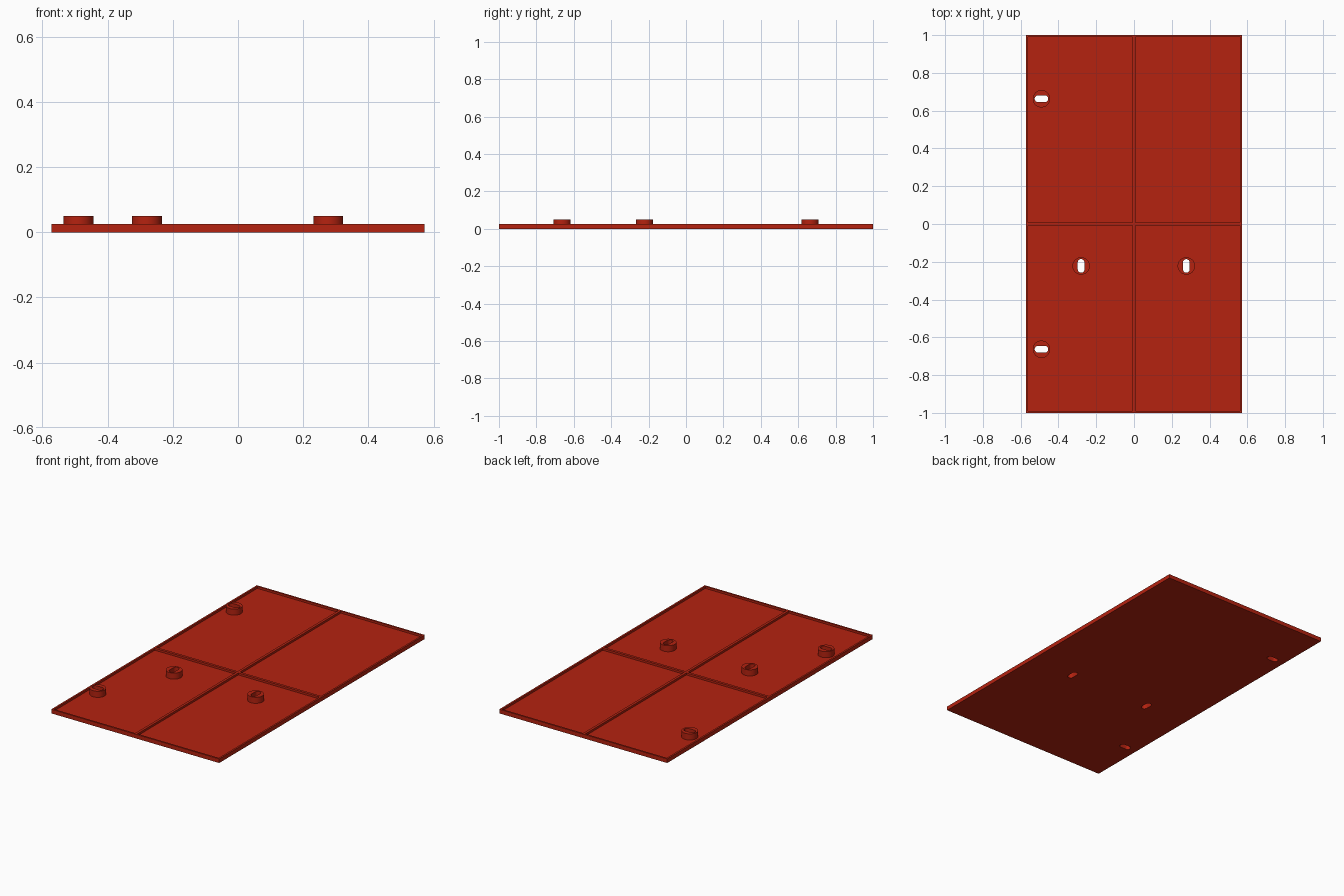
import bpy
import bmesh
from math import pi, sin, cos
from mathutils import Matrix, Vector

default = bpy.data.objects.get("Cube")
if default:
    bpy.data.objects.remove(default, do_unlink=True)

# Overall sizes
HALF_X, HALF_Y = 0.572, 1.0
FLOOR, RIM_TOP, BOSS_TOP = 0.0125, 0.025, 0.05
RIM, RIB = 0.011, 0.008            # rim width, half rib width
BOSS_R = 0.046
SLOT_R, SLOT_HALF = 0.018, 0.018   # end radius, half distance between end centres

# Slotted bosses: x, y, slot angle
BOSSES = [(-0.49, 0.663, 0), (-0.49, -0.663, 0),
          (-0.28, -0.222, pi / 2), (0.277, -0.222, pi / 2)]

red = bpy.data.materials.new("brick_red")
red.use_nodes = True
colour = (0.46, 0.016, 0.005, 1)
red.diffuse_color = colour
red.node_tree.nodes["Principled BSDF"].inputs["Base Color"].default_value = colour


def prism(name, outline, z0, z1):
    """Extrude a flat outline between two heights."""
    bm = bmesh.new()
    face = bm.faces.new([bm.verts.new((x, y, z0)) for x, y in outline])
    top = bmesh.ops.extrude_face_region(bm, geom=[face], use_keep_orig=True)["geom"]
    bmesh.ops.translate(bm, vec=(0, 0, z1 - z0),
                        verts=[v for v in top if isinstance(v, bmesh.types.BMVert)])
    bmesh.ops.recalc_face_normals(bm, faces=bm.faces)
    mesh = bpy.data.meshes.new(name)
    bm.to_mesh(mesh)
    bm.free()
    mesh.materials.append(red)
    obj = bpy.data.objects.new(name, mesh)
    bpy.context.collection.objects.link(obj)
    return obj


def rectangle(x0, x1, y0, y1):
    return [(x0, y0), (x1, y0), (x1, y1), (x0, y1)]


def circle(x, y, r, n=48):
    return [(x + r * cos(2 * pi * i / n), y + r * sin(2 * pi * i / n)) for i in range(n)]


def slot(x, y, angle, n=12):
    """Round-ended slot outline, turned by the angle."""
    turn = Matrix.Rotation(angle, 2)
    points = []
    for side in (1, -1):
        for i in range(n + 1):
            a = -pi / 2 + pi * i / n
            p = turn @ Vector((SLOT_HALF + SLOT_R * cos(a), SLOT_R * sin(a)))
            points.append((x + side * p.x, y + side * p.y))
    return points


def combine(target, tool, operation):
    """Apply a boolean and remove its tool."""
    mod = target.modifiers.new("cut", 'BOOLEAN')
    mod.operation = operation
    mod.solver = 'EXACT'
    mod.object = tool
    bpy.ops.object.select_all(action='DESELECT')
    bpy.context.view_layer.objects.active = target
    target.select_set(True)
    bpy.ops.object.modifier_apply(modifier=mod.name)
    bpy.data.objects.remove(tool, do_unlink=True)


# Panel with a rim and crossing ribs left by four pockets
panel = prism("ribbed_panel", rectangle(-HALF_X, HALF_X, -HALF_Y, HALF_Y), 0, RIM_TOP)
for xs in ((-HALF_X + RIM, -RIB), (RIB, HALF_X - RIM)):
    for ys in ((-HALF_Y + RIM, -RIB), (RIB, HALF_Y - RIM)):
        combine(panel, prism("pocket", rectangle(*xs, *ys), FLOOR, 0.1), 'DIFFERENCE')

# Round bosses with slots running through the floor
for x, y, angle in BOSSES:
    combine(panel, prism("boss", circle(x, y, BOSS_R), FLOOR / 2, BOSS_TOP), 'UNION')
    combine(panel, prism("slot", slot(x, y, angle), -0.1, 0.1), 'DIFFERENCE')

bpy.ops.object.shade_smooth_by_angle(angle=pi / 6)
